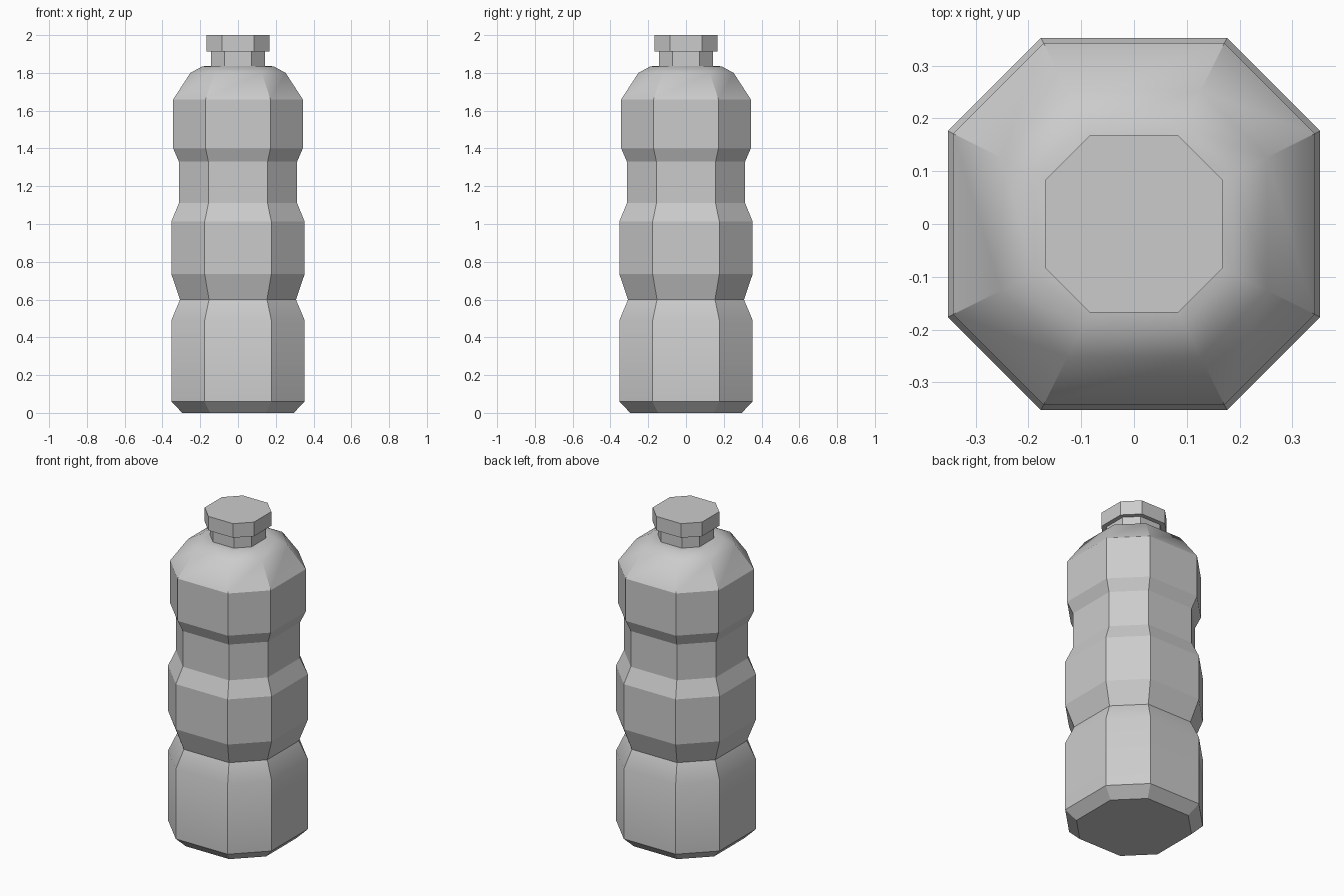
import bpy, bmesh

if "Cube" in bpy.data.objects:
    bpy.data.objects.remove(bpy.data.objects["Cube"])


def octagon(bm, r, z):
    # Eight-sided ring whose straight sides span half the width
    h = r * 0.5
    pts = [(r, -h), (r, h), (h, r), (-h, r), (-r, h), (-r, -h), (-h, -r), (h, -r)]
    return [bm.verts.new((x, y, z)) for x, y in pts]


def loft(name, profile, smooth_bands=(), soft_above=99):
    # Skin a stack of octagons; corner edges stay sharp below soft_above
    bm = bmesh.new()
    rings = [octagon(bm, r, z) for r, z in profile]
    bm.faces.new(rings[0][::-1])
    bm.faces.new(rings[-1])
    for b, (lo, hi) in enumerate(zip(rings, rings[1:])):
        for i in range(8):
            j = (i + 1) % 8
            f = bm.faces.new((lo[i], lo[j], hi[j], hi[i]))
            f.smooth = b in smooth_bands
        for i in range(8):
            edge = bm.edges.get((lo[i], hi[i]))
            edge.smooth = (lo[i].co.z + hi[i].co.z) / 2 > soft_above
    # The tight waist crease is sharp
    for e in bm.edges:
        if all(abs(v.co.z - 0.6) < 0.001 for v in e.verts):
            e.smooth = False
    mesh = bpy.data.meshes.new(name)
    bm.to_mesh(mesh)
    bm.free()
    obj = bpy.data.objects.new(name, mesh)
    bpy.context.collection.objects.link(obj)
    return obj


# Bottle body: base chamfer, ribs, grip and rounded shoulder
loft("bottle_body", [
    (0.295, 0.0), (0.353, 0.06), (0.353, 0.49), (0.307, 0.60),
    (0.353, 0.735), (0.353, 1.013), (0.313, 1.11), (0.313, 1.33),
    (0.343, 1.40), (0.343, 1.66), (0.252, 1.80), (0.188, 1.835),
    (0.142, 1.836),
], smooth_bands=(1, 2, 9, 10, 11), soft_above=1.75)

# Neck
loft("bottle_neck", [(0.142, 1.82), (0.142, 1.92)])

# Cap
loft("bottle_cap", [(0.168, 1.913), (0.168, 2.0)])
